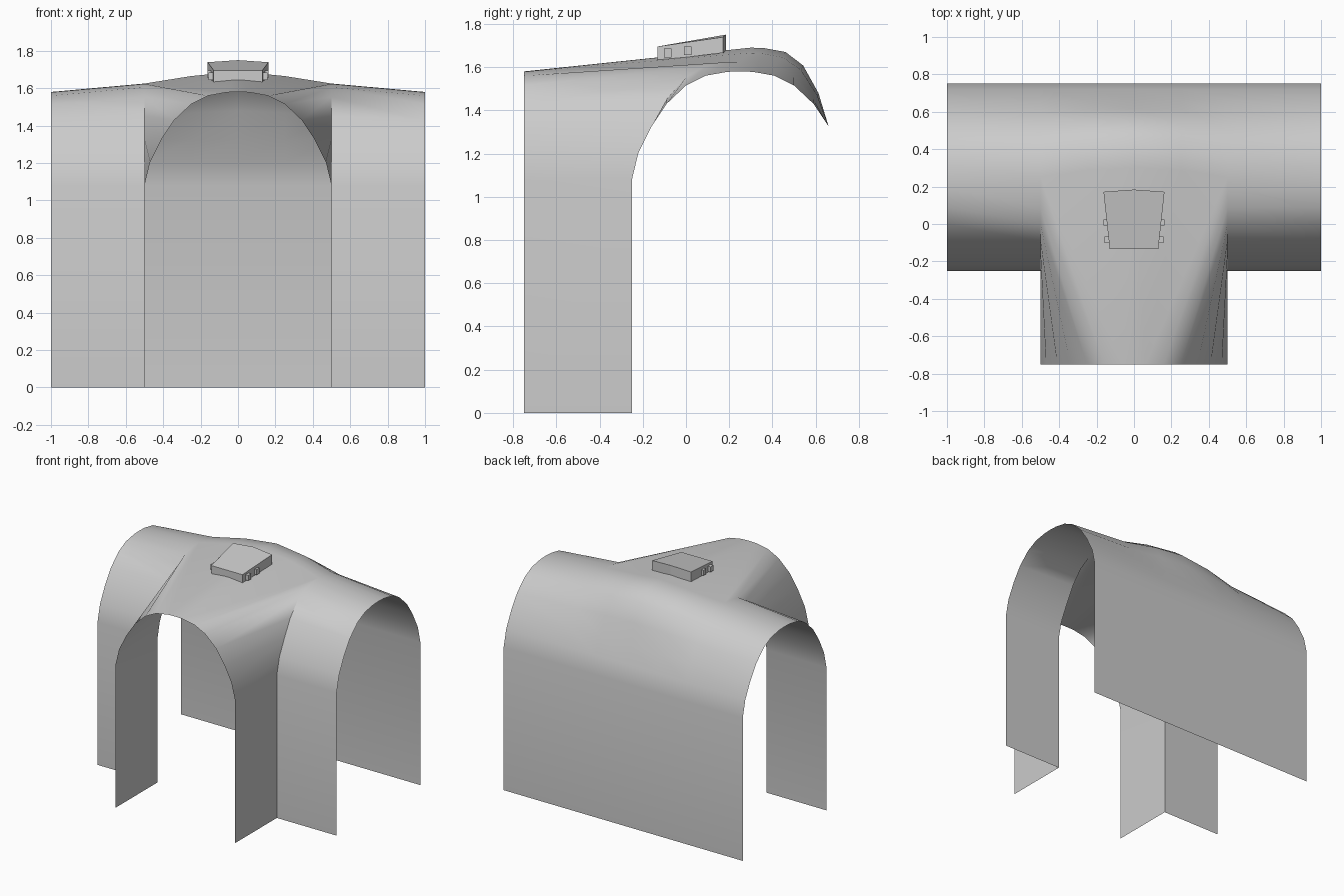
import bpy, bmesh

if "Cube" in bpy.data.objects:
    bpy.data.objects.remove(bpy.data.objects["Cube"])

SPRING = 1.08
# half arch: (offset from centre line, height above the springing line)
HALF = [(.5, 0), (.47, .125), (.41, .245), (.34, .35), (.25, .435), (.16, .48), (.06, .498), (0, .5)]
# longitudinal stations: x -> crown lift
LIFT = {1: 0, .5: .045, .25: .085, 0: .11}


def make_object(name, polys, smooth=True):
    bm = bmesh.new()
    for poly in polys:
        bm.faces.new([bm.verts.new(p) for p in poly])
    bmesh.ops.remove_doubles(bm, verts=bm.verts, dist=.0005)
    bmesh.ops.recalc_face_normals(bm, faces=bm.faces)
    me = bpy.data.meshes.new(name)
    bm.to_mesh(me)
    bm.free()
    ob = bpy.data.objects.new(name, me)
    bpy.context.collection.objects.link(ob)
    if smooth:
        bpy.context.view_layer.objects.active = ob
        ob.select_set(True)
        bpy.ops.object.shade_smooth_by_angle(angle=.7)
        ob.select_set(False)
    return ob


def loft(a, b):
    """Faces between two point chains; repeated points give triangles."""
    out = []
    for i in range(len(a) - 1):
        poly = []
        for p in (a[i], a[i + 1], b[i + 1], b[i]):
            if p not in poly:
                poly.append(p)
        if len(poly) > 2:
            out.append(poly)
    return out


def main_point(x, k, side):
    """Point k on the front (-1) or back (+1) half of the main arch at x."""
    d, h = HALF[k]
    lift = LIFT[abs(x)]
    w = max(0, min(1, (h - .25) / .22))
    shift = .05 * lift / .11 if abs(x) < .5 else 0
    return (x, .25 + side * d + shift * w, SPRING + h + lift * w)


# main vault and its straight walls
faces = []
stations = [-1, -.5, -.25, 0, .25, .5, 1]
for x0, x1 in zip(stations, stations[1:]):
    back = lambda x: [(x, .75, 0)] + [main_point(x, k, 1) for k in range(8)]
    faces += loft(back(x0), back(x1))
    if abs(x0 + x1) > 1:
        front = lambda x: [main_point(x, k, -1) for k in range(7, -1, -1)] + [(x, -.25, 0)]
        a, b = front(x0), front(x1)
        faces += loft([main_point(x0, 7, 1)] + a[1:], [main_point(x1, 7, 1)] + b[1:])

# branch vault: ruled from the front arch to the seam on the main vault
for s in (-1, 1):
    rim = [(s * HALF[k][0], -.75, SPRING + HALF[k][1]) for k in (0, 1, 2, 3, 4, 5, 5, 6, 6, 7)]
    seam = [main_point(s * .5, k, -1) for k in range(8)]
    seam[7] = main_point(s * .5, 7, 1)
    seam += [main_point(s * .25, 7, 1), main_point(0, 7, 1)]
    faces += loft([(s * .5, -.75, 0)] + rim, [(s * .5, -.25, 0)] + seam)
make_object("tunnel_junction_shell", faces)


def block(name, bottom, top):
    n = len(top)
    polys = [bottom, top]
    polys += [[bottom[i], bottom[(i + 1) % n], top[(i + 1) % n], top[i]] for i in range(n)]
    return make_object(name, polys, False)


# tapered roof housing with a slightly bowed back
plan = [(-.13, -.133, 0), (.13, -.133, 0), (.163, .172, 1), (0, .184, 1.25), (-.163, .172, 1)]
block("roof_housing",
      [(x, y, 1.63 + .036 * t) for x, y, t in plan],
      [(x, y, 1.695 + .044 * t) for x, y, t in plan])

# small side lugs on the housing
for s, side in ((-1, "left"), (1, "right")):
    for i, (y, x1) in enumerate(((-.085, .158), (.008, .163))):
        c = [(s * .12, y - .017), (s * x1, y - .017), (s * x1, y + .017), (s * .12, y + .017)]
        z = 1.645 + i * .01
        block(f"housing_lug_{side}_{i + 1}", [(a, b, z) for a, b in c], [(a, b, z + .04) for a, b in c])
